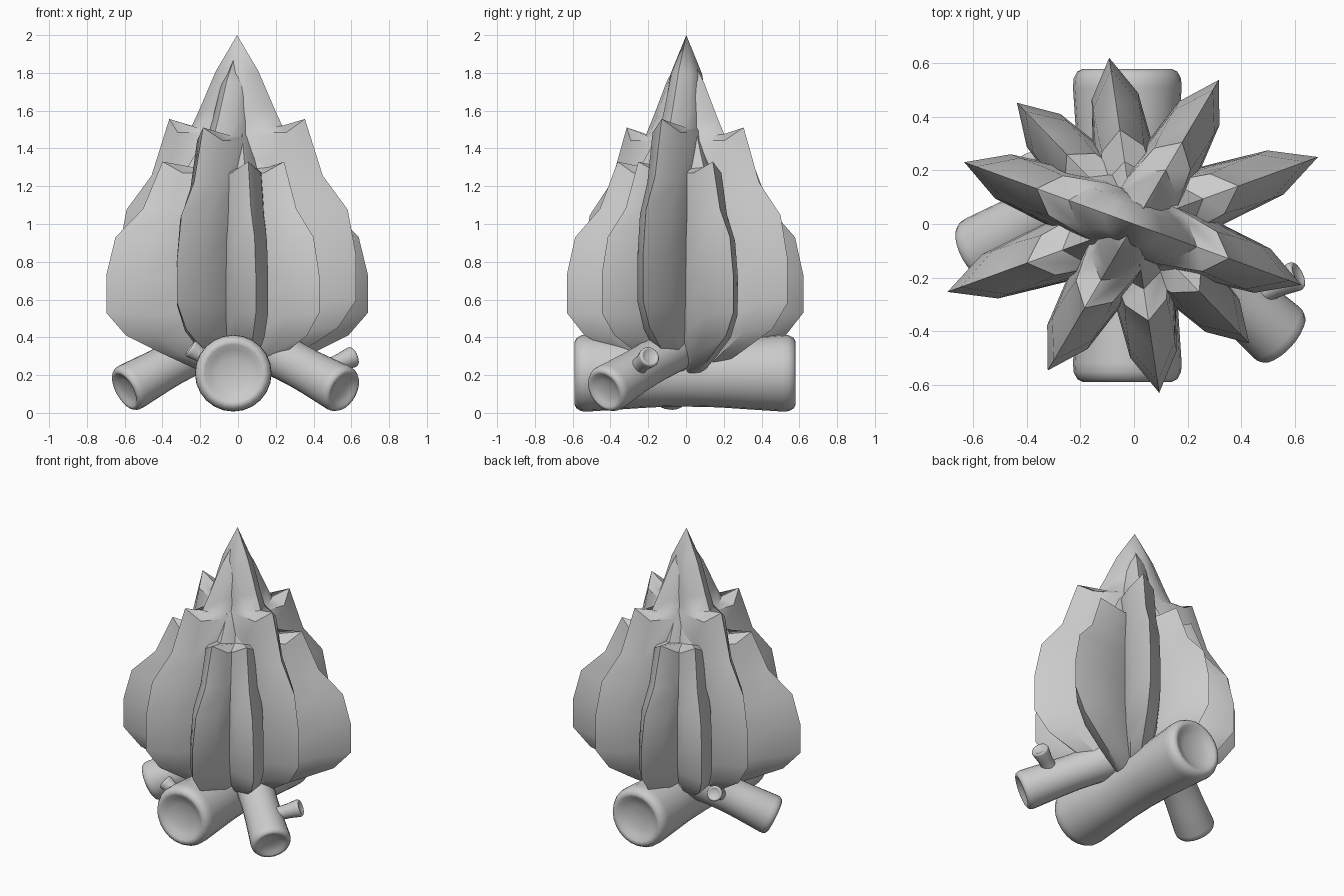
import bpy, bmesh, math
from mathutils import Vector, Matrix

if "Cube" in bpy.data.objects:
    bpy.data.objects.remove(bpy.data.objects["Cube"])


def finish(name, bm, angle):
    bmesh.ops.remove_doubles(bm, verts=bm.verts, dist=1e-4)
    bmesh.ops.recalc_face_normals(bm, faces=bm.faces)
    me = bpy.data.meshes.new(name)
    bm.to_mesh(me)
    bm.free()
    ob = bpy.data.objects.new(name, me)
    bpy.context.collection.objects.link(ob)
    bpy.ops.object.select_all(action='DESELECT')
    ob.select_set(True)
    bpy.context.view_layer.objects.active = ob
    bpy.ops.object.shade_smooth_by_angle(angle=math.radians(angle))
    return ob


def log(name, a, b, r, waist=0.87, sides=24):
    """Lathed log from a to b: rounded rims, narrow waist, dished ends."""
    a, b = Vector(a), Vector(b)
    axis = b - a
    length = axis.length
    # distance from the end, radius (both as multiples of r)
    end = [(0.2, 0.0), (0.18, 0.4), (0.1, 0.62), (0.02, 0.75), (0, 0.82),
           (0.05, 0.92), (0.18, 0.99), (0.35, 1.0)]
    prof = [(d * r, q * r) for d, q in end]
    prof += [(length * t, r * k) for t, k in
             ((0.35, waist + 0.02), (0.5, waist), (0.65, waist + 0.02))]
    prof += [(length - d * r, q * r) for d, q in reversed(end)]
    mat = Matrix.Translation(a) @ axis.to_track_quat('Z', 'Y').to_matrix().to_4x4()
    bm = bmesh.new()
    rings = []
    for d, q in prof:
        rings.append([bm.verts.new(mat @ Vector((q * math.cos(i * math.tau / sides),
                                                 q * math.sin(i * math.tau / sides), d)))
                      for i in range(sides)])
    for lo, hi in zip(rings, rings[1:]):
        for i in range(sides):
            j = (i + 1) % sides
            bm.faces.new((lo[i], lo[j], hi[j], hi[i]))
    return finish(name, bm, 50)


# Flame blade rows: edge width, edge height, inner height, inset, half thickness
BLADE = [
    (0.00, 0.18, 0.18, 0.70, 0.00),
    (0.28, 0.22, 0.21, 0.70, 0.055),
    (0.56, 0.31, 0.30, 0.74, 0.09),
    (0.85, 0.41, 0.40, 0.77, 0.11),
    (1.00, 0.53, 0.52, 0.77, 0.12),
    (1.00, 0.73, 0.72, 0.77, 0.122),
    (0.93, 0.93, 0.91, 0.77, 0.12),
    (0.72, 1.08, 1.05, 0.77, 0.117),
    (0.57, 1.33, 1.27, 0.80, 0.11),
    (0.38, 1.30, 1.29, 0.76, 0.105),
    (0.31, 1.38, 1.37, 0.70, 0.10),
    (0.18, 1.54, 1.53, 0.68, 0.075),
    (0.00, 1.70, 1.70, 0.60, 0.00),
]


def flame(name, degrees, half_width, stretch):
    """Lens-section blade crossing the fire axis, with a tip and two shoulders."""
    rot = Matrix.Rotation(math.radians(degrees), 3, 'Z')
    bm = bmesh.new()
    rings = []
    for f, ze, zi, inset, t in BLADE:
        w, m, s = f * half_width, f * half_width * inset, t * 0.72
        pts = [(w, 0, ze), (m, s, zi), (m * 0.45, t, zi), (-m * 0.45, t, zi), (-m, s, zi),
               (-w, 0, ze), (-m, -s, zi), (-m * 0.45, -t, zi), (m * 0.45, -t, zi), (m, -s, zi)]
        rings.append([bm.verts.new(rot @ Vector((x - 0.005, y, 0.2 + (z - 0.2) * stretch)))
                      for x, y, z in pts])
    n = len(rings[0])
    for lo, hi in zip(rings, rings[1:]):
        for i in range(n):
            j = (i + 1) % n
            bm.faces.new((lo[i], lo[j], hi[j], hi[i]))
    return finish(name, bm, 35)


# Flames: two tall blades and three short ones
flame("flame_tall_main", -20, 0.67, 1.2)
flame("flame_tall_cross", 59.5, 0.63, 1.16)
flame("flame_short_wide", 20, 0.737, 1.0)
flame("flame_short_diagonal", -46, 0.625, 1.0)
flame("flame_short_cross", 98.5, 0.633, 1.0)

# Logs
log("main_log", (-0.025, -0.59, 0.21), (-0.025, 0.58, 0.21), 0.203)
log("right_log", (0.56, -0.43, 0.118), (0.08, 0.0, 0.38), 0.128, 0.9)
log("left_log", (-0.60, -0.11, 0.12), (-0.1, 0.17, 0.4), 0.128, 0.9)

# Twig stubs
log("right_twig", (0.615, -0.19, 0.30), (0.40, -0.29, 0.21), 0.056, 0.8, 16)
log("main_twig", (-0.255, -0.44, 0.345), (-0.10, -0.42, 0.24), 0.048, 0.8, 16)
log("left_twig", (-0.39, 0.25, 0.36), (-0.33, 0.06, 0.27), 0.05, 0.8, 16)
